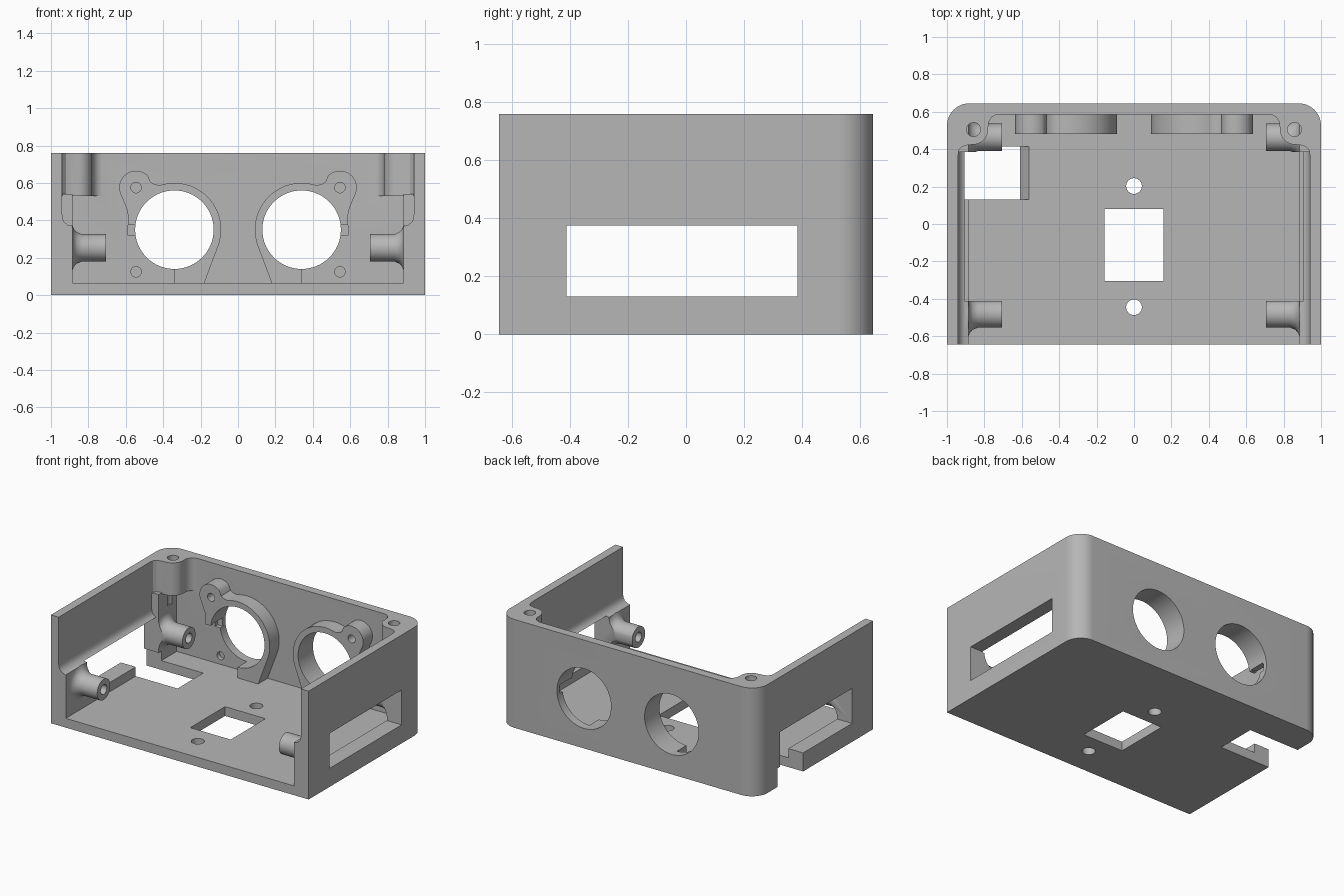
import bpy, bmesh, math

if "Cube" in bpy.data.objects:
    bpy.data.objects.remove(bpy.data.objects["Cube"])

grey = bpy.data.materials.new("plain grey")
grey.diffuse_color = (0.47, 0.47, 0.47, 1)
grey.use_nodes = True
grey.node_tree.nodes["Principled BSDF"].inputs["Base Color"].default_value = grey.diffuse_color


def arc(cx, cy, r, a0, a1, n=16):
    """Points along an arc, angles in degrees."""
    return [(cx + r * math.cos(math.radians(a0 + (a1 - a0) * i / n)),
             cy + r * math.sin(math.radians(a0 + (a1 - a0) * i / n))) for i in range(n + 1)]


def circle(cx, cy, r, n=48):
    return arc(cx, cy, r, 0, 360, n)[:-1]


def rect(x0, y0, x1, y1):
    return [(x0, y0), (x1, y0), (x1, y1), (x0, y1)]


def flip(pts, s):
    return [(s * u, v) for u, v in pts]


def finish(bm, name):
    bmesh.ops.recalc_face_normals(bm, faces=bm.faces)
    me = bpy.data.meshes.new(name)
    bm.to_mesh(me)
    bm.free()
    me.materials.append(grey)
    ob = bpy.data.objects.new(name, me)
    bpy.context.collection.objects.link(ob)
    return ob


def prism(name, pts, axis, a, b):
    """Extrude a 2D profile along an axis from a to b."""
    place = {"X": lambda u, v: (a, u, v), "Y": lambda u, v: (u, a, v), "Z": lambda u, v: (u, v, a)}[axis]
    step = {"X": (b - a, 0, 0), "Y": (0, b - a, 0), "Z": (0, 0, b - a)}[axis]
    bm = bmesh.new()
    face = bm.faces.new([bm.verts.new(place(u, v)) for u, v in pts])
    new = bmesh.ops.extrude_face_region(bm, geom=[face])["geom"]
    bmesh.ops.translate(bm, vec=step, verts=[g for g in new if isinstance(g, bmesh.types.BMVert)])
    return finish(bm, name)


def lathe_x(name, profile, cy, cz, n=40):
    """Solid of revolution about a line parallel to x."""
    bm = bmesh.new()
    rings = [[bm.verts.new((x, y, z)) for y, z in circle(cy, cz, r, n)] for x, r in profile]
    for p, q in zip(rings, rings[1:]):
        for i in range(n):
            bm.faces.new((p[i], p[(i + 1) % n], q[(i + 1) % n], q[i]))
    bm.faces.new(rings[0])
    bm.faces.new(rings[-1])
    return finish(bm, name)


def combine(target, tool, op):
    """Apply a boolean and remove the tool."""
    m = target.modifiers.new("bool", "BOOLEAN")
    m.operation, m.solver, m.object = op, "EXACT", tool
    dg = bpy.context.evaluated_depsgraph_get()
    me = bpy.data.meshes.new_from_object(target.evaluated_get(dg))
    target.modifiers.clear()
    target.data = me
    bpy.data.objects.remove(tool)


def add(tool):
    combine(case, tool, "UNION")


def cut(tool):
    combine(case, tool, "DIFFERENCE")


# Outer block with rounded rear corners
case = prism("case", [(-1, -0.645), (1, -0.645)] + arc(0.88, 0.525, 0.12, 0, 90)
             + arc(-0.88, 0.525, 0.12, 90, 180), "Z", 0, 0.76)

# Cavity open at the front and top, with a filleted ledge on the side walls
half = [(0.885, 0.065), (0.885, 0.37), (0.91, 0.376), (0.928, 0.39), (0.937, 0.408), (0.94, 0.43), (0.94, 1)]
cut(prism("cavity", half + flip(half, -1)[::-1], "Y", -0.9, 0.585))

for s in (-1, 1):
    # Rear corner pads and screw bosses
    add(prism("pad", flip(rect(0.885, 0.385, 0.96, 0.6), s), "Z", 0.05, 0.54))
    boss = ([(0.97, 0.37), (0.94, 0.37), (0.936, 0.395), (0.92, 0.413), (0.89, 0.422)]
            + arc(0.86, 0.505, 0.08, 265, 175, 12)
            + [(0.777, 0.545), (0.762, 0.57), (0.742, 0.582), (0.715, 0.587), (0.715, 0.6),
               (0.96, 0.6), (0.97, 0.52)])
    add(prism("boss", flip(boss, s), "Z", 0.53, 0.76))

    # Flared side posts
    for y in (-0.481, 0.463):
        flare = [(0.93, 0.12), (0.885, 0.12), (0.877, 0.1), (0.862, 0.084), (0.835, 0.073), (0.705, 0.073)]
        add(lathe_x("post", flip(flare, s), y, 0.253))

    # Mount ring with an ear and a foot
    ring = ([(0.34, 0.05), (0.18, 0.05), (0.18, 0.065)] + arc(0.34, 0.35, 0.25, 202, 72, 30)
            + [(0.445, 0.592), (0.468, 0.605)] + arc(0.545, 0.575, 0.09, 135, -25, 20)
            + [(0.606, 0.49), (0.592, 0.455), (0.588, 0.42), (0.588, 0.375), (0.34, 0.375)])
    add(prism("ring", flip(ring, s), "Y", 0.48, 0.6))

# Side windows through both walls
cut(prism("window", rect(-0.412, 0.13, 0.385, 0.375), "X", -1.2, 1.2))

for s in (-1, 1):
    # Round openings, small slots and mount screw holes in the back wall
    cut(prism("opening", circle(s * 0.34, 0.35, 0.21, 64), "Y", 0.3, 0.8))
    cut(prism("slot", flip(rect(0.5, 0.32, 0.588, 0.38), s), "Y", 0.5, 0.615))
    for z, y0 in ((0.575, 0.4), (0.125, 0.55)):
        cut(prism("mount_hole", circle(s * 0.545, z, 0.028, 24), "Y", y0, 0.615))
    # Lid screw holes and post holes
    cut(prism("lid_hole", circle(s * 0.858, 0.505, 0.037, 32), "Z", 0.42, 0.9))
    for y in (-0.481, 0.463):
        cut(prism("post_hole", circle(y, 0.253, 0.034, 24), "X", s * 0.6, s * 0.87))

# Floor opening with its two screw holes
cut(prism("floor_opening", rect(-0.157, -0.305, 0.157, 0.08), "Z", -0.2, 0.1))
for y in (0.203, -0.445):
    cut(prism("floor_hole", circle(0, y, 0.042, 32), "Z", -0.2, 0.1))

# Sloped notch through the floor and left wall
cut(prism("notch", [(-1.2, -0.1), (-0.687, -0.1), (-0.51, 0.131), (-1.2, 0.131)], "Y", 0.13, 0.415))

bpy.context.view_layer.objects.active = case
case.select_set(True)
bpy.ops.object.shade_smooth_by_angle(angle=math.radians(30))
